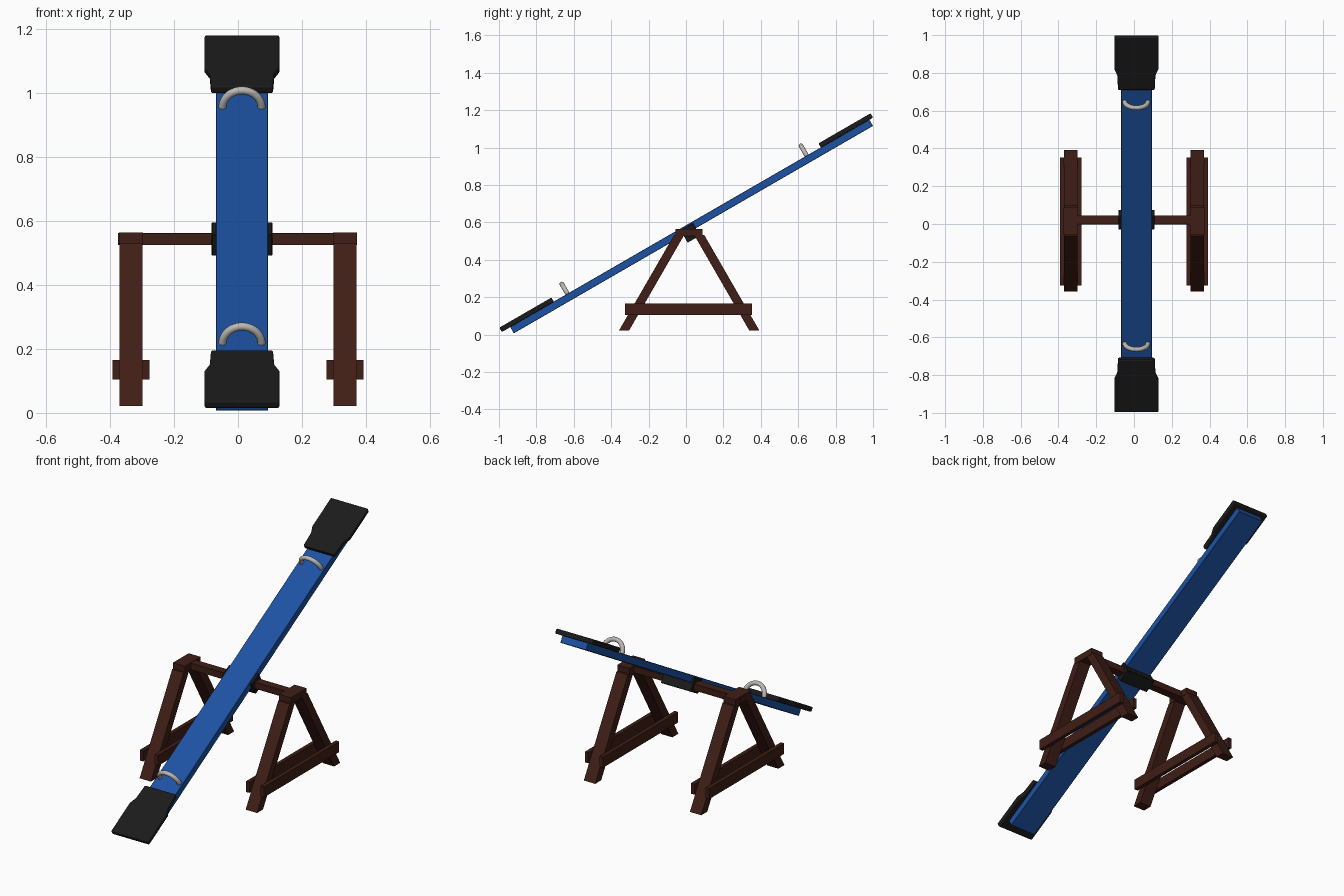
import bpy, bmesh, math
from mathutils import Matrix

if "Cube" in bpy.data.objects:
    bpy.data.objects.remove(bpy.data.objects["Cube"])

TILT = Matrix.Rotation(math.radians(30), 4, 'X')
FLAT = Matrix.Identity(4)
CX = 0.0125  # middle of the board across x


def material(name, rgb):
    m = bpy.data.materials.new(name)
    m.diffuse_color = (*rgb, 1)
    m.use_nodes = True
    m.node_tree.nodes["Principled BSDF"].inputs["Base Color"].default_value = m.diffuse_color
    return m


BLUE = material("blue_paint", (0.012, 0.085, 0.37))
WOOD = material("dark_wood", (0.05, 0.013, 0.008))
BLACK = material("black_rubber", (0.011, 0.011, 0.011))
STEEL = material("handle_steel", (0.5, 0.48, 0.45))


def finish(name, bm, mat, matrix=FLAT, bevel=0, segments=1):
    bmesh.ops.recalc_face_normals(bm, faces=bm.faces)
    me = bpy.data.meshes.new(name)
    bm.to_mesh(me)
    bm.free()
    me.materials.append(mat)
    ob = bpy.data.objects.new(name, me)
    bpy.context.collection.objects.link(ob)
    ob.matrix_world = matrix
    if bevel:
        mod = ob.modifiers.new("bevel", 'BEVEL')
        mod.width, mod.segments = bevel, segments
        mod.limit_method, mod.angle_limit = 'ANGLE', math.radians(25)
    return ob


def prism(name, pts, offset, mat, **kw):
    """Extrude a closed 3D outline along an offset."""
    bm = bmesh.new()
    face = bm.faces.new([bm.verts.new(p) for p in pts])
    ext = bmesh.ops.extrude_face_region(bm, geom=[face])
    moved = [g for g in ext["geom"] if isinstance(g, bmesh.types.BMVert)]
    bmesh.ops.translate(bm, verts=moved, vec=offset)
    return finish(name, bm, mat, **kw)


def box(name, x, y, z, mat, **kw):
    pts = [(x[0], y[0], z[0]), (x[1], y[0], z[0]), (x[1], y[1], z[0]), (x[0], y[1], z[0])]
    return prism(name, pts, (0, 0, z[1] - z[0]), mat, **kw)


# Tilted board and the pivot bracket below it
box("board", (CX - 0.082, CX + 0.082), (-0.794, 1.4235), (0.466, 0.506), BLUE, matrix=TILT, bevel=0.002)
box("pivot_bracket", (CX - 0.095, CX + 0.095), (0.253, 0.33), (0.421, 0.498), BLACK, matrix=TILT, bevel=0.002)

# Seats: wide at the outer end, stepping in towards the pivot
half = [(0.117, 0), (0.117, 0.195), (0.101, 0.235), (0.097, 0.322)]
for name, end, d in (("lower_seat", -0.846, 1), ("upper_seat", 1.446, -1)):
    outline = [(CX + w, end + d * u, 0.504) for w, u in half]
    outline += [(CX - w, end + d * u, 0.504) for w, u in reversed(half)]
    prism(name, outline, (0, 0, 0.027), BLACK, matrix=TILT, bevel=0.006, segments=3)

# Half-ring handles standing on the board
for name, u in (("lower_handle", -0.44), ("upper_handle", 1.037)):
    bpy.ops.mesh.primitive_torus_add(major_segments=40, minor_segments=14, major_radius=0.061, minor_radius=0.0125)
    ring = bpy.context.object
    bm = bmesh.new()
    bm.from_mesh(ring.data)
    bpy.data.objects.remove(ring)
    bm.transform(Matrix.Translation((CX, u, 0.505)) @ Matrix.Rotation(math.pi / 2, 4, 'X'))
    bmesh.ops.bisect_plane(bm, geom=bm.verts[:] + bm.edges[:] + bm.faces[:],
                           plane_co=(0, 0, 0.5), plane_no=(0, 0, -1), clear_outer=True)
    for f in bm.faces:
        f.smooth = True
    finish(name, bm, STEEL, TILT)

# Axle bar between the two stands
box("axle_bar", (-0.376, 0.373), (-0.002, 0.046), (0.525, 0.563), WOOD, bevel=0.001)

# Two A-frame stands with sloping legs, a cap and twin braces
CY = 0.017
for side, x in (("left", -0.335), ("right", 0.335)):
    for end, s in (("front", -1), ("back", 1)):
        foot, top = 0.35, 0.35 - 0.51 * 0.577
        pts = [(x - 0.036, CY + s * y, z) for y, z in
               ((foot + 0.025, 0.022), (top + 0.025, 0.532), (top - 0.029, 0.532), (foot - 0.029, 0.022))]
        prism(f"{side}_{end}_leg", pts, (0.072, 0, 0), WOOD)
    box(f"{side}_cap", (x - 0.038, x + 0.038), (CY - 0.072, CY + 0.07), (0.527, 0.565), WOOD)
    for place, bx in (("outer", math.copysign(0.382, x)), ("inner", math.copysign(0.288, x))):
        box(f"{side}_{place}_brace", (bx - 0.011, bx + 0.011), (-0.325, 0.352), (0.105, 0.165), WOOD)
